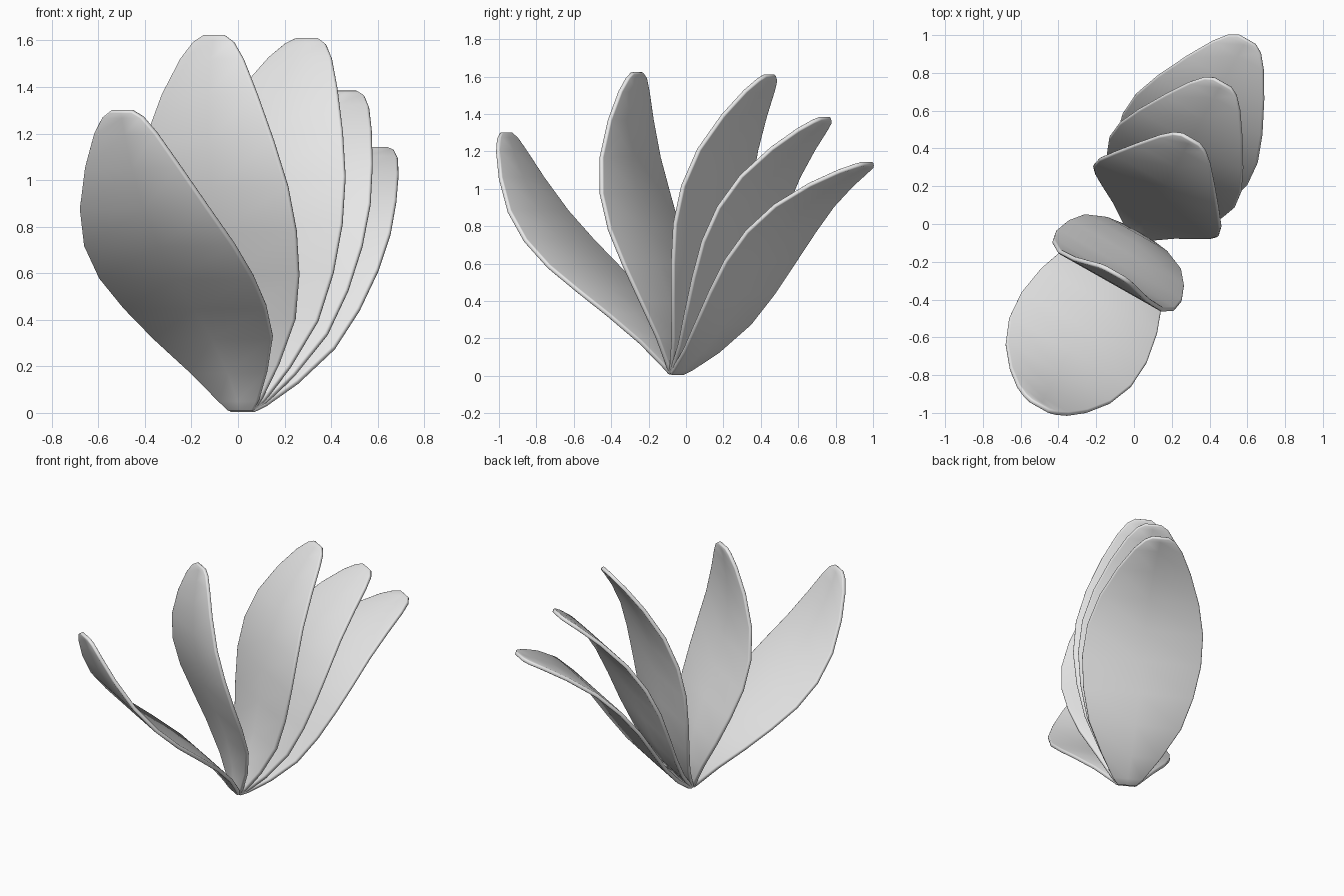
import bpy
from math import radians

cube = bpy.data.objects.get("Cube")
if cube:
    bpy.data.objects.remove(cube, do_unlink=True)

GREY = (0.8, 0.8, 0.8, 1)
mat = bpy.data.materials.new("pale grey")
mat.use_nodes = True
mat.diffuse_color = GREY
mat.node_tree.nodes["Principled BSDF"].inputs["Base Color"].default_value = GREY

# Leaf profile: distance from base, half width, bow of the blade
PROFILE = [
    (0.0, 0.06, 0.0), (0.05, 0.10, -0.01), (0.20, 0.19, -0.02),
    (0.40, 0.295, -0.005), (0.60, 0.352, 0.035), (0.80, 0.38, 0.08),
    (1.00, 0.37, 0.108), (1.20, 0.318, 0.11), (1.40, 0.235, 0.077),
    (1.55, 0.155, 0.035), (1.62, 0.10, 0.01), (1.65, 0.05, 0.0),
]


def make_leaf(name, lean, length):
    """One thin bowed blade, leaning away from the upright about its base."""
    k = length / PROFILE[-1][0]
    verts, faces = [], []
    for t, half, bow in PROFILE:
        verts += [(side * half, -bow, t * k) for side in (-1, 0, 1)]
    for row in range(len(PROFILE) - 1):
        for col in range(2):
            a = row * 3 + col
            faces.append((a, a + 1, a + 4, a + 3))
    mesh = bpy.data.meshes.new(name)
    mesh.from_pydata(verts, [], faces)
    mesh.materials.append(mat)
    leaf = bpy.data.objects.new(name, mesh)
    bpy.context.collection.objects.link(leaf)
    leaf.location = (0.015, -0.055, 0.01)
    leaf.rotation_euler = (radians(-lean), 0, radians(-29.5))

    # Thickness and softened rim
    solid = leaf.modifiers.new("thickness", 'SOLIDIFY')
    solid.thickness = 0.025
    solid.offset = 0
    bevel = leaf.modifiers.new("rim", 'BEVEL')
    bevel.width = 0.009
    bevel.segments = 2
    bevel.limit_method = 'ANGLE'
    bevel.angle_limit = radians(50)

    bpy.ops.object.select_all(action='DESELECT')
    leaf.select_set(True)
    bpy.context.view_layer.objects.active = leaf
    bpy.ops.object.shade_smooth_by_angle(angle=radians(50))


# Fan of five leaves from a shared base
make_leaf("front_leaf", -39, 1.66)
make_leaf("upright_leaf", -8.3, 1.63)
make_leaf("middle_leaf", 20, 1.70)
make_leaf("rear_leaf", 34, 1.65)
make_leaf("back_leaf", 46.5, 1.635)
